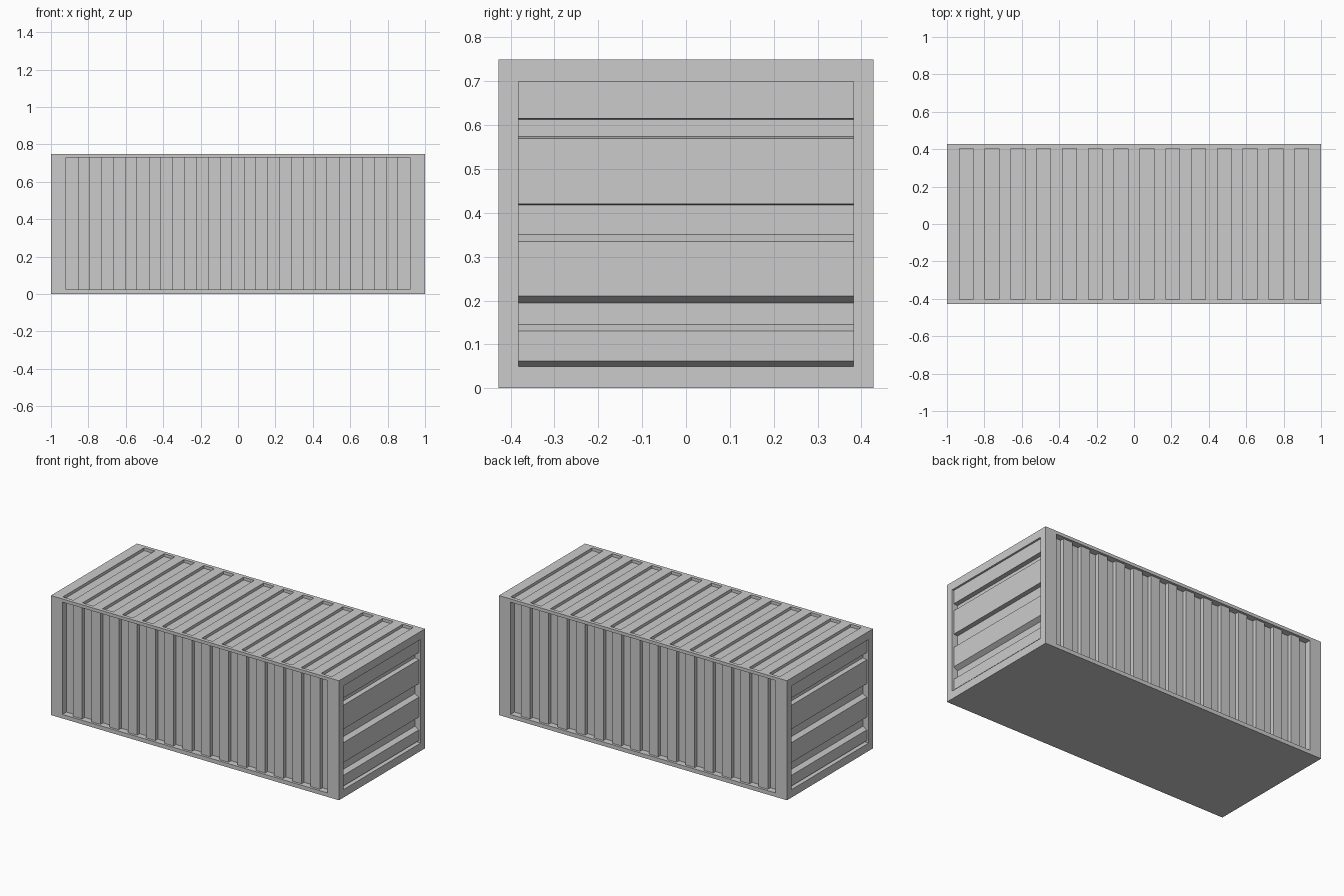
import bpy, bmesh
from mathutils import Vector

if "Cube" in bpy.data.objects:
    bpy.data.objects.remove(bpy.data.objects["Cube"])

L, W, H = 1.0, 0.427, 0.75      # half length, half width, height
OUT = 0.05                      # how far cutters poke outside the body


def prism(bm, profile, place, a, b):
    """Solid from a closed 2D profile swept from a to b; place maps (u, v, t) to xyz."""
    lo = [bm.verts.new(Vector(place(u, v, a))) for u, v in profile]
    hi = [bm.verts.new(Vector(place(u, v, b))) for u, v in profile]
    n = len(profile)
    faces = [bm.faces.new(lo), bm.faces.new(hi)]
    for i in range(n):
        j = (i + 1) % n
        faces.append(bm.faces.new((lo[i], lo[j], hi[j], hi[i])))


def rect(u0, u1, v0, v1):
    return [(u0, v0), (u1, v0), (u1, v1), (u0, v1)]


def make_object(name, bm):
    bmesh.ops.recalc_face_normals(bm, faces=bm.faces[:])
    mesh = bpy.data.meshes.new(name)
    bm.to_mesh(mesh)
    bm.free()
    ob = bpy.data.objects.new(name, mesh)
    bpy.context.collection.objects.link(ob)
    return ob


# container body
bm = bmesh.new()
prism(bm, rect(-L, L, -W, W), lambda u, v, t: (u, v, t), 0, H)
body = make_object("container_body", bm)

# recess shapes, all in one cutter
bm = bmesh.new()

# long sides: square corrugation, 29 equal strips, alternating deep and shallow
count, x_end, deep, shallow = 29, 0.92, 0.04, 0.015
step = 2 * x_end / count
side = [(-x_end, W + OUT)]
for i in range(count):
    y = W - (shallow if i % 2 else deep)
    side += [(-x_end + i * step, y), (-x_end + (i + 1) * step, y)]
side.append((x_end, W + OUT))
for s in (-1, 1):
    prism(bm, side, lambda u, v, t: (u, s * v, t), 0.025, 0.73)

# ends: wide horizontal panels split by grooves with sloping edges
back, front = L - 0.04, L - 0.012
end = [(L + OUT, 0.05), (back, 0.05), (front, 0.062),
       (front, 0.13), (back, 0.145), (back, 0.194), (front, 0.21),
       (front, 0.335), (back, 0.35), (back, 0.418), (front, 0.42),
       (front, 0.57), (back, 0.574), (back, 0.613), (front, 0.615),
       (front, 0.70), (L + OUT, 0.70)]
for s in (-1, 1):
    prism(bm, end, lambda u, v, t: (s * u, t, v), -0.382, 0.382)

# roof: 14 cross grooves
for i in range(14):
    x = -0.897 + i * 1.794 / 13
    prism(bm, rect(x - 0.037, x + 0.037, -0.404, 0.404),
          lambda u, v, t: (u, v, t), H - 0.018, H + OUT)

cutter = make_object("recess_cutter", bm)
cutter.hide_render = True

# carve the recesses, then drop the helper
mod = body.modifiers.new("recesses", 'BOOLEAN')
mod.operation = 'DIFFERENCE'
mod.solver = 'EXACT'
mod.object = cutter
bpy.context.view_layer.objects.active = body
body.select_set(True)
bpy.ops.object.modifier_apply(modifier=mod.name)
bpy.data.objects.remove(cutter, do_unlink=True)
